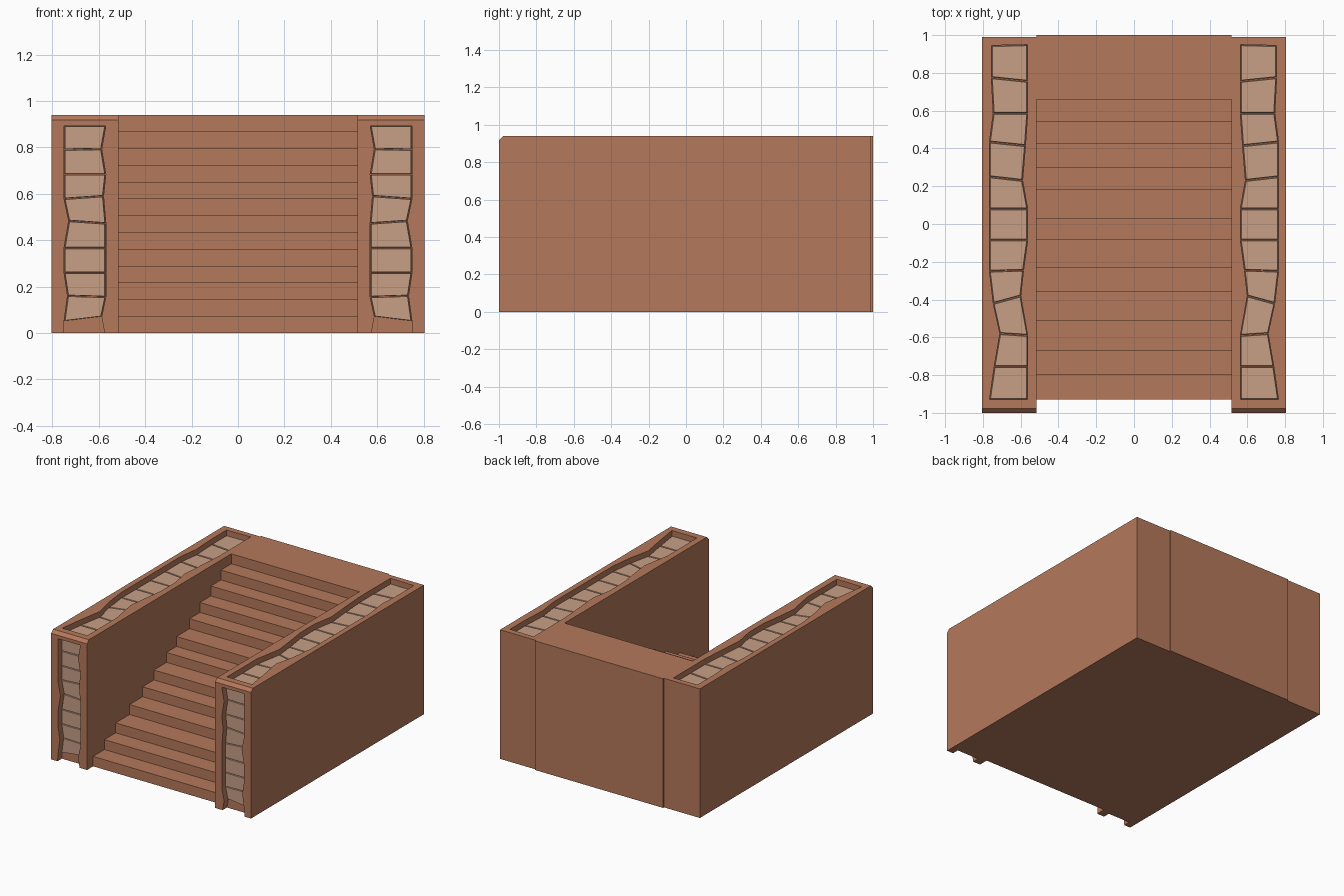
import bpy, bmesh
from mathutils import Vector

if "Cube" in bpy.data.objects:
    bpy.data.objects.remove(bpy.data.objects["Cube"])


def material(name, rgb):
    m = bpy.data.materials.new(name)
    m.diffuse_color = (*rgb, 1)
    m.use_nodes = True
    m.node_tree.nodes["Principled BSDF"].inputs["Base Color"].default_value = m.diffuse_color
    return m


BROWN = material("clay brown", (0.46, 0.19, 0.105))
STONE = material("pale stone", (0.57, 0.35, 0.24))


def add_prism(bm, ring, offset):
    """Extrude a closed ring of points along an offset; return the end face."""
    a = [bm.verts.new(p) for p in ring]
    b = [bm.verts.new(Vector(p) + Vector(offset)) for p in ring]
    bm.faces.new(a[::-1])
    end = bm.faces.new(b)
    n = len(ring)
    for i in range(n):
        j = (i + 1) % n
        bm.faces.new((a[i], a[j], b[j], b[i]))
    return end


def finish(bm, name, mat):
    bmesh.ops.recalc_face_normals(bm, faces=bm.faces)
    me = bpy.data.meshes.new(name)
    bm.to_mesh(me)
    bm.free()
    me.materials.append(mat)
    ob = bpy.data.objects.new(name, me)
    bpy.context.collection.objects.link(ob)
    return ob


# Stair flight: one stepped side profile extruded across the width
HALF, TOP = 0.516, 0.94
risers = [-0.93, -0.80, -0.67, -0.51, -0.36, -0.23, -0.085,
          0.03, 0.18, 0.30, 0.425, 0.54, 0.66]
profile = [(1.0, 0.0), (risers[0], 0.0)]
for i, y in enumerate(risers):
    z = TOP * (i + 1) / len(risers)
    if i:
        profile.append((y, TOP * i / len(risers)))
    profile.append((y, z))
profile.append((1.0, TOP))
bm = bmesh.new()
add_prism(bm, [(-HALF, y, z) for y, z in profile], (2 * HALF, 0, 0))
finish(bm, "stair_flight", BROWN)

# Stone joints: (outer x, along), (inner x, along) from one end to the other
top_joints = [
    (.755, .945, .563, .950), (.755, .775, .563, .755), (.745, .585, .563, .585),
    (.765, .435, .575, .415), (.765, .250, .590, .230), (.765, .080, .563, .080),
    (.765, -.085, .563, -.085), (.765, -.250, .585, -.245), (.745, -.420, .600, -.380),
    (.710, -.580, .563, -.590), (.740, -.755, .563, -.755), (.765, -.930, .563, -.930)]
front_joints = [
    (.750, .893, .570, .893), (.750, .790, .588, .793), (.750, .683, .570, .683),
    (.750, .578, .580, .590), (.730, .483, .570, .472), (.750, .366, .570, .366),
    (.750, .259, .570, .259), (.735, .160, .570, .155), (.750, .050, .588, .070)]
DEPTH, THICK = 0.05, 0.012


def on_top(s, z):
    return lambda x, t: (s * x, t, z)


def on_front(s, y):
    return lambda x, t: (s * x, y, t)


def outline(joints):
    return [(j[0], j[1]) for j in joints] + [(j[2], j[3]) for j in reversed(joints)]


def stones(name, joints, place, out):
    """One thin chamfered slab between each neighbouring pair of joints."""
    bm = bmesh.new()
    for p, q in zip(joints, joints[1:]):
        quad = [(p[0], p[1]), (p[2], p[3]), (q[2], q[3]), (q[0], q[1])]
        cx = sum(c[0] for c in quad) / 4
        ct = sum(c[1] for c in quad) / 4
        ring = [place(cx + (x - cx) * 0.975, ct + (t - ct) * 0.965) for x, t in quad]
        end = add_prism(bm, ring, Vector(out) * THICK)
        mid = end.calc_center_median()
        for v in end.verts:
            v.co = mid + (v.co - mid) * 0.97
    finish(bm, name, STONE)


for s, side in ((-1, "left"), (1, "right")):
    # Side wall with a chamfered front top edge
    bm = bmesh.new()
    prof = [(-1, 0), (-1, .918), (-.978, TOP), (.99, TOP), (.99, 0)]
    add_prism(bm, [(s * HALF, y, z) for y, z in prof], (s * (0.805 - HALF), 0, 0))
    wall = finish(bm, side + "_wall", BROWN)

    # Zigzag recesses in the top and front; the front one runs out at the ground
    bm = bmesh.new()
    place = on_top(s, TOP - DEPTH)
    add_prism(bm, [place(x, t) for x, t in outline(top_joints)], (0, 0, 0.2))
    place = on_front(s, -1 + DEPTH)
    foot = front_joints + [(.757, -.05, .567, -.05)]
    add_prism(bm, [place(x, t) for x, t in outline(foot)], (0, -0.2, 0))
    cutter = finish(bm, side + "_recess_cutter", BROWN)
    cutter.hide_render = True
    mod = wall.modifiers.new("recess", 'BOOLEAN')
    mod.operation, mod.solver, mod.object = 'DIFFERENCE', 'EXACT', cutter
    dg = bpy.context.evaluated_depsgraph_get()
    cut = bpy.data.meshes.new_from_object(wall.evaluated_get(dg))
    wall.modifiers.clear()
    wall.data = cut
    bpy.data.objects.remove(cutter)

    # Inlaid stones
    stones(side + "_top_stones", top_joints, on_top(s, TOP - DEPTH), (0, 0, 1))
    stones(side + "_front_stones", front_joints, on_front(s, -1 + DEPTH), (0, -1, 0))
